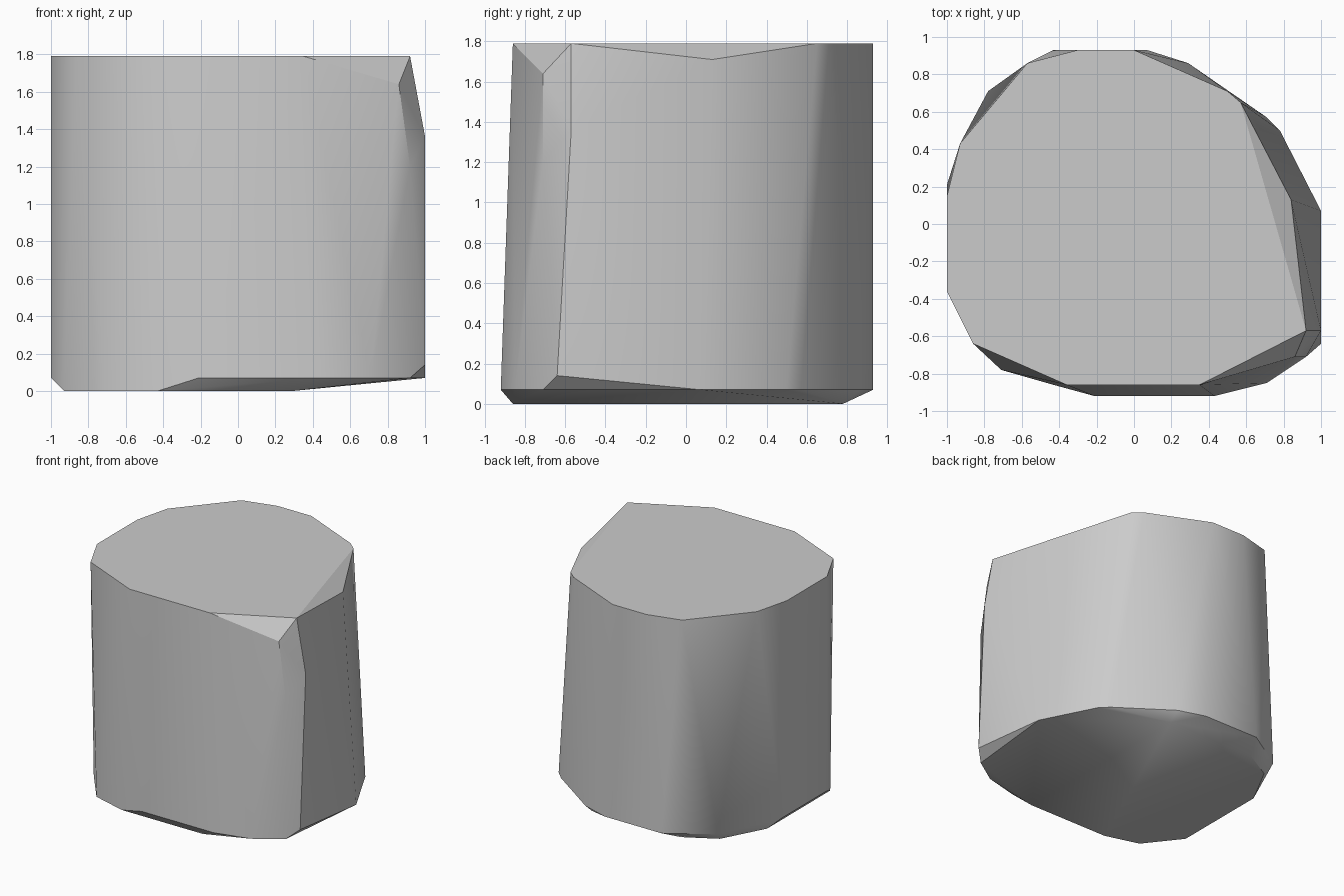
import bpy, bmesh, math

cube = bpy.data.objects.get("Cube")
if cube:
    bpy.data.objects.remove(cube, do_unlink=True)

# Stone colour
grey = bpy.data.materials.new("plain_grey")
grey.use_nodes = True
colour = (0.6, 0.6, 0.6, 1)
grey.diffuse_color = colour
grey.node_tree.nodes["Principled BSDF"].inputs["Base Color"].default_value = colour

# Outlines of the worn block: flat top, widest ring above the base, underside
top = [(-.3, .93), (0, .93), (.5, .71), (.57, .65), (.92, -.57), (.35, -.86),
       (-.36, -.86), (-.86, -.64), (-1, -.36), (-1, .15), (-.93, .43), (-.57, .86)]
rim = [(-.43, .93), (.07, .93), (.29, .86), (.71, .57), (.78, .5), (1, .07),
       (.92, -.71), (.71, -.85), (.43, -.92), (-.21, -.92),
       (-1, -.36), (-1, .21), (-.78, .71)]
base = [(-.93, -.5), (-.71, -.78), (-.43, -.86), (.29, -.86),
        (.29, .78), (-.5, .78), (-.75, .64), (-.93, .3)]
# Chipped corners on the left side
chips = [(.86, -.71, 1.64), (.84, .13, 1.71), (1, -.57, 1.36),
         (.92, -.71, 1.2), (1, -.64, .14)]

points = list(chips)
for ring, z in ((top, 1.79), (rim, .07), (base, 0)):
    points += [(x, y, z) for x, y in ring]

# Wrap the outlines in one convex block
bm = bmesh.new()
for p in points:
    bm.verts.new(p)
bmesh.ops.convex_hull(bm, input=bm.verts)
loose = [v for v in bm.verts if not v.link_faces]
bmesh.ops.delete(bm, geom=loose, context='VERTS')
bmesh.ops.dissolve_limit(bm, angle_limit=math.radians(1), verts=bm.verts, edges=bm.edges)
bmesh.ops.recalc_face_normals(bm, faces=bm.faces)

mesh = bpy.data.meshes.new("stone_block")
bm.to_mesh(mesh)
bm.free()
mesh.materials.append(grey)
block = bpy.data.objects.new("stone_block", mesh)
bpy.context.collection.objects.link(block)

# Smooth flanks, crisp rims
bpy.ops.object.select_all(action='DESELECT')
block.select_set(True)
bpy.context.view_layer.objects.active = block
bpy.ops.object.shade_smooth_by_angle(angle=math.radians(30))
